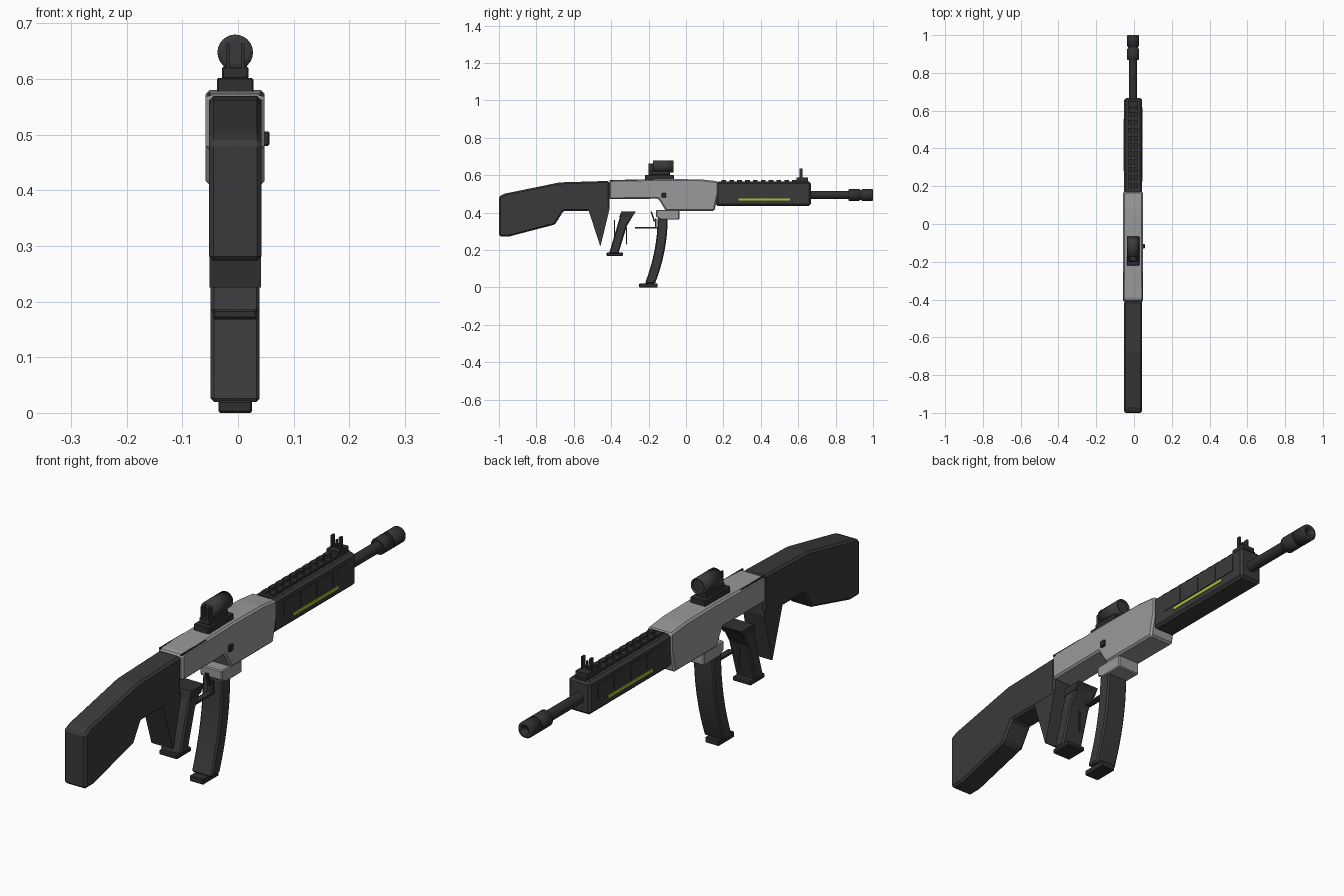
import bpy, bmesh, math
from mathutils import Matrix

CX = -0.005  # lateral centre of the body (the bolt handle sticks out on +x)


def mat(name, c):
    m = bpy.data.materials.new(name)
    m.diffuse_color = (*c, 1)
    return m


CHARCOAL = mat("charcoal polymer", (0.042, 0.042, 0.042))
BLACK = mat("black metal", (0.030, 0.030, 0.030))
GREY = mat("grey metal", (0.32, 0.32, 0.32))
GREEN = mat("lime accent", (0.40, 0.55, 0.03))


def finish(bm, name, m, bevel=0.0, smooth=False):
    bmesh.ops.recalc_face_normals(bm, faces=bm.faces[:])
    me = bpy.data.meshes.new(name)
    bm.to_mesh(me)
    bm.free()
    me.materials.append(m)
    ob = bpy.data.objects.new(name, me)
    bpy.context.collection.objects.link(ob)
    if smooth:
        for p in me.polygons:
            p.use_smooth = len(p.vertices) == 4
    if bevel:
        mod = ob.modifiers.new("chamfer", 'BEVEL')
        mod.width = bevel
        mod.segments = 1
        mod.limit_method = 'ANGLE'
        mod.angle_limit = math.radians(40)
    return ob


def prism(name, pts, x0, x1, m, bevel=0.0):
    """Side profile in (y, z) extruded between x0 and x1."""
    bm = bmesh.new()
    f = bm.faces.new([bm.verts.new((x0, y, z)) for y, z in pts])
    r = bmesh.ops.extrude_face_region(bm, geom=[f])
    for v in r["geom"]:
        if isinstance(v, bmesh.types.BMVert):
            v.co.x = x1
    return finish(bm, name, m, bevel)


def boxes(name, items, m, bevel=0.0):
    """Several boxes (x0,x1,y0,y1,z0,z1), x measured from the body centre."""
    bm = bmesh.new()
    for x0, x1, y0, y1, z0, z1 in items:
        bmesh.ops.create_cube(bm, size=1, matrix=Matrix.Translation(
            (CX + (x0 + x1) / 2, (y0 + y1) / 2, (z0 + z1) / 2))
            @ Matrix.Diagonal((x1 - x0, y1 - y0, z1 - z0, 1)))
    return finish(bm, name, m, bevel)


def tube(name, rings, z, m, n=24):
    """Turned part along y from (y, radius) rings."""
    bm = bmesh.new()
    loops = []
    for y, r in rings:
        loops.append([bm.verts.new((CX + r * math.cos(2 * math.pi * i / n), y,
                                    z + r * math.sin(2 * math.pi * i / n))) for i in range(n)])
    for a, b in zip(loops, loops[1:]):
        for i in range(n):
            bm.faces.new((a[i], a[(i + 1) % n], b[(i + 1) % n], b[i]))
    bm.faces.new(loops[0])
    bm.faces.new(loops[-1])
    for e in bm.edges:
        if len(e.link_faces) == 2 and e.calc_face_angle(0) > 0.6:
            e.smooth = False
    return finish(bm, name, m, smooth=True)


def both(items):
    """Mirror boxes about the body centre."""
    return items + [(-b, -a, *r) for a, b, *r in items]


# Stock with downward spur
prism("stock", [(-1, 0.487), (-0.968, 0.502), (-0.675, 0.562), (-0.41, 0.57), (-0.41, 0.41),
                (-0.655, 0.41), (-0.70, 0.337), (-0.945, 0.273), (-1, 0.273)],
      CX - 0.047, CX + 0.047, CHARCOAL, 0.008)
prism("stock_spur", [(-0.41, 0.43), (-0.41, 0.415), (-0.456, 0.225), (-0.460, 0.225),
                     (-0.52, 0.41), (-0.52, 0.43)], CX - 0.0465, CX + 0.0465, CHARCOAL)

# Receiver and magazine well
prism("receiver", [(-0.41, 0.57), (-0.39, 0.575), (-0.1, 0.58), (0.08, 0.578), (0.172, 0.568),
                   (0.172, 0.50), (0.152, 0.41), (-0.108, 0.41), (-0.148, 0.475), (-0.41, 0.472)],
      CX - 0.053, CX + 0.053, GREY, 0.007)
prism("magazine_well", [(-0.16, 0.415), (-0.035, 0.415), (-0.035, 0.363), (-0.135, 0.363),
                        (-0.16, 0.378)], CX - 0.047, CX + 0.047, GREY, 0.004)
boxes("bolt_handle", [(0.045, 0.062, -0.13, -0.106, 0.48, 0.506)], BLACK, 0.003)
boxes("receiver_seams", both([(0.044, 0.050, -0.41, -0.26, 0.570, 0.576)]), BLACK)

# Handguard with top rail, side panels and accent stripes
boxes("handguard", [(-0.047, 0.047, 0.16, 0.667, 0.436, 0.565)], CHARCOAL, 0.010)
boxes("top_rail", [(-0.024, 0.024, 0.175, 0.66, 0.560, 0.568)], BLACK)
boxes("rail_teeth", both([(0.006, 0.026, 0.19 + 0.042 * i, 0.215 + 0.042 * i, 0.563, 0.576)
                          for i in range(11)]), BLACK)
boxes("side_panels", both([(0.045, 0.049, 0.225 + 0.1 * i, 0.317 + 0.1 * i, 0.482, 0.542)
                           for i in range(4)]), CHARCOAL)
boxes("accent_stripes", both([(0.045, 0.0495, 0.28, 0.555, 0.464, 0.475)]), GREEN)

# Barrel and muzzle device
tube("barrel", [(0.62, 0.021), (0.88, 0.021)], 0.495, BLACK)
tube("muzzle", [(0.868, 0.028), (0.873, 0.032), (0.927, 0.032), (0.930, 0.026), (0.938, 0.026),
                (0.941, 0.032), (0.995, 0.032), (1.0, 0.029), (1.0, 0.015), (0.97, 0.015)],
     0.495, BLACK)

# Front sight
boxes("front_sight", [(-0.026, 0.026, 0.59, 0.652, 0.563, 0.588),
                      (-0.003, 0.003, 0.612, 0.620, 0.585, 0.62)]
      + both([(0.014, 0.021, 0.608, 0.624, 0.585, 0.635)]), BLACK)

# Optic with mount and rear ears
boxes("optic_mount", [(-0.033, 0.033, -0.22, -0.065, 0.574, 0.602),
                      (-0.024, 0.024, -0.20, -0.085, 0.600, 0.622)], BLACK, 0.003)
tube("optic_tube", [(-0.176, 0.020), (-0.176, 0.032), (-0.068, 0.032), (-0.068, 0.026),
                    (-0.074, 0.026)], 0.648, CHARCOAL)
boxes("optic_ears", both([(0.010, 0.017, -0.20, -0.17, 0.615, 0.664)]), BLACK)

# Pistol grip with cap, base plate and strap strips
prism("pistol_grip", [(-0.345, 0.405), (-0.27, 0.405), (-0.316, 0.33), (-0.362, 0.18),
                      (-0.412, 0.18)], CX - 0.044, CX + 0.044, CHARCOAL, 0.006)
prism("grip_cap", [(-0.346, 0.407), (-0.268, 0.407), (-0.287, 0.378), (-0.357, 0.378)],
      CX - 0.046, CX + 0.046, BLACK)
boxes("grip_base", [(-0.040, 0.040, -0.425, -0.336, 0.168, 0.186)], BLACK, 0.004)
boxes("grip_strips", [(-0.003, 0.003, -0.321, -0.316, 0.23, 0.32),
                      (-0.003, 0.003, -0.384, -0.380, 0.23, 0.36)], CHARCOAL)

# Trigger and guard bar
prism("trigger", [(-0.190, 0.405), (-0.182, 0.405), (-0.165, 0.355), (-0.172, 0.350)],
      CX - 0.006, CX + 0.006, BLACK)
boxes("trigger_guard", [(-0.012, 0.012, -0.272, -0.145, 0.316, 0.324),
                        (-0.012, 0.012, -0.165, -0.157, 0.32, 0.37)], BLACK)

# Curved magazine
path = [(-0.125 - 0.068 * t ** 2, 0.37 - 0.35 * t) for t in [i / 8 for i in range(9)]]
prism("magazine", [(y + 0.027, z) for y, z in path] + [(y - 0.027, z) for y, z in path[::-1]],
      CX - 0.044, CX + 0.044, CHARCOAL, 0.006)
boxes("magazine_base", [(-0.030, 0.030, -0.25, -0.152, 0.0, 0.022)], BLACK, 0.003)
